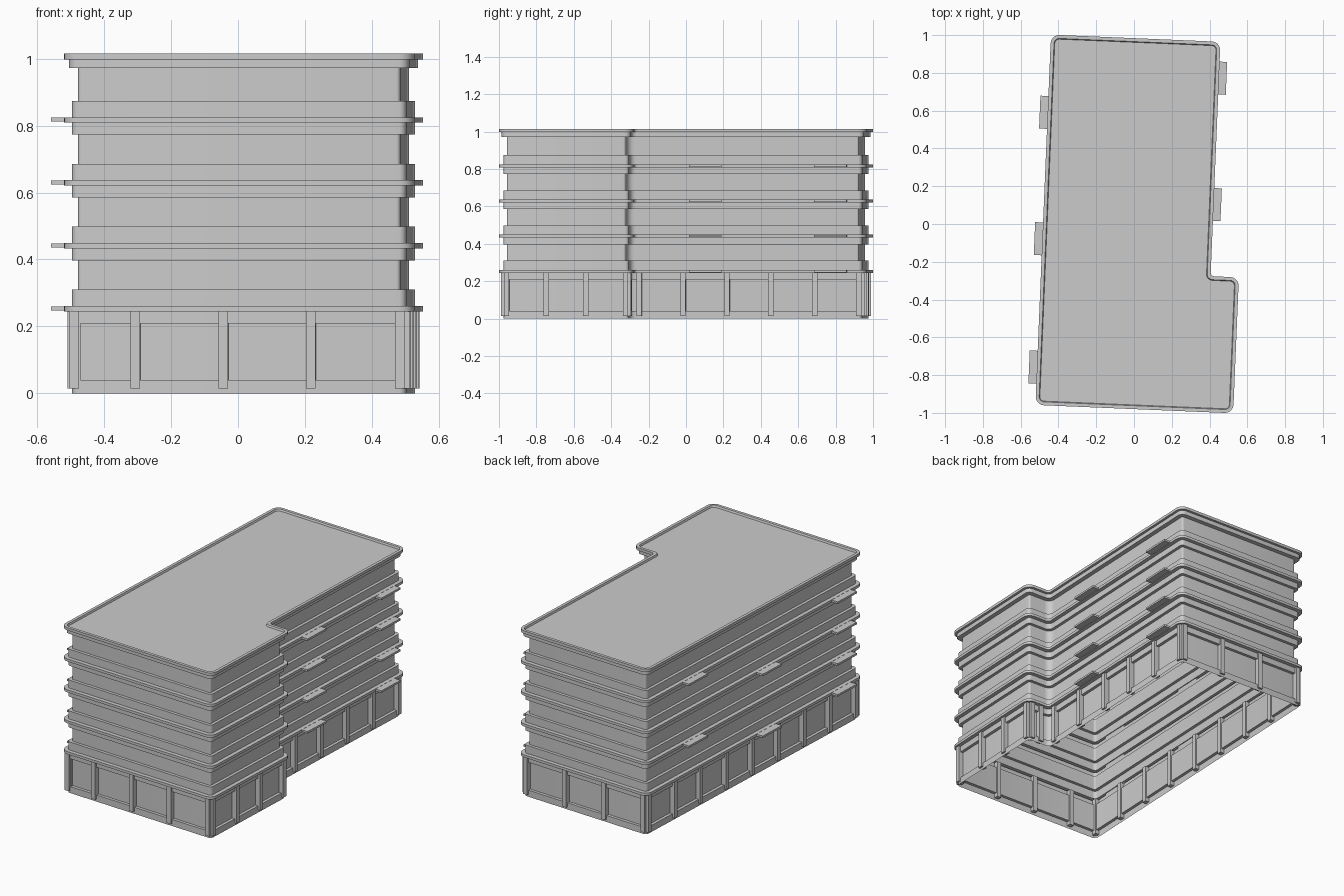
import bpy, bmesh, math
from mathutils import Matrix, Vector

cube = bpy.data.objects.get("Cube")
if cube:
    bpy.data.objects.remove(cube, do_unlink=True)

grey = bpy.data.materials.new("light grey")
grey.use_nodes = True
grey.diffuse_color = (0.6, 0.6, 0.6, 1)
grey.node_tree.nodes["Principled BSDF"].inputs["Base Color"].default_value = (0.6, 0.6, 0.6, 1)

# Plan frame: the block is turned slightly, origin at its front right corner
TURN = -0.042
FRAME = Matrix.Translation((-0.522, -0.958, 0)) @ Matrix.Rotation(TURN, 4, 'Z')
WIDTH, DEPTH, STEP_Y, STEP_X = 1.048, 1.962, 0.72, 0.898
PLAN = [Vector(p) for p in ((0, 0), (WIDTH, 0), (WIDTH, STEP_Y),
                            (STEP_X, STEP_Y), (STEP_X, DEPTH), (0, DEPTH))]
SLABS = [0.245 + 0.188 * k for k in range(4)]


def finish(name, bm):
    bm.transform(FRAME)
    mesh = bpy.data.meshes.new(name)
    bm.to_mesh(mesh)
    bm.free()
    mesh.materials.append(grey)
    obj = bpy.data.objects.new(name, mesh)
    bpy.context.collection.objects.link(obj)
    return obj


def add_box(bm, lo, hi):
    size = Vector(hi) - Vector(lo)
    centre = (Vector(hi) + Vector(lo)) / 2
    bmesh.ops.create_cube(bm, size=1, matrix=Matrix.Translation(centre) @ Matrix.Diagonal((*size, 1)))


def outline(inset, segments=5):
    """Plan offset inwards, with rounded corners."""
    points = []
    for i, corner in enumerate(PLAN):
        before = (corner - PLAN[i - 1]).normalized()
        after = (PLAN[(i + 1) % len(PLAN)] - corner).normalized()
        convex = before.cross(after) > 0
        side = 1 if convex else -1
        tip = corner + (after - before) * inset * side
        radius = max(0.045 - inset, 0.012) if convex else 0.02 + inset * 0.5
        centre = tip + (after - before) * radius
        for s in range(segments + 1):
            a = math.pi / 2 * s / segments
            points.append(centre - after * radius * math.cos(a) + before * radius * math.sin(a))
    return points


# Facade: one wall section swept around the plan
BAND, WALL = 0.024, 0.042
section = [(BAND, 0), (BAND, 0.04), (WALL, 0.04)]
for z in SLABS:
    section += [(WALL, z - 0.036), (BAND, z - 0.036), (BAND, z), (0, z), (0, z + 0.016),
                (BAND, z + 0.016), (BAND, z + 0.065), (WALL, z + 0.065)]
section += [(WALL, 0.972), (0.015, 0.972), (0.015, 0.998), (0, 0.998),
            (0, 1.015), (0.018, 1.015), (0.022, 1.004)]
bm = bmesh.new()
rings = [[bm.verts.new((p.x, p.y, z)) for p in outline(inset)] for inset, z in section]
for low, high in zip(rings, rings[1:]):
    n = len(low)
    for i in range(n):
        j = (i + 1) % n
        bm.faces.new((low[i], low[j], high[j], high[i]))
bm.faces.new(rings[-1])
facade = finish("facade_and_roof", bm)
bpy.context.view_layer.objects.active = facade
facade.select_set(True)
bpy.ops.object.shade_smooth_by_angle(angle=math.radians(30))

# Ground floor columns: distances along each wall
def even(start, end, bays):
    return [start + (end - start) * k / bays for k in range(bays + 1)]


END = 0.042
column_rows = [
    [END - 0.01, 0.215, 0.478, 0.74, WIDTH - END],
    even(END, STEP_Y - END, 3),
    [0.045, WIDTH - STEP_X - END],
    even(0.025, DEPTH - STEP_Y - END, 5),
    even(END, STEP_X - END, 3),
    even(END, DEPTH - END, 8),
]
bm = bmesh.new()
for i, row in enumerate(column_rows):
    start = PLAN[i]
    along = (PLAN[(i + 1) % len(PLAN)] - start).normalized()
    inward = Vector((-along.y, along.x))
    for d in row:
        a = start + along * (d - 0.014) + inward * 0.012
        b = start + along * (d + 0.014) + inward * 0.05
        add_box(bm, (min(a.x, b.x), min(a.y, b.y), 0.015), (max(a.x, b.x), max(a.y, b.y), 0.245))
finish("ground_floor_columns", bm)

# Balcony slabs: plan distance along y and the storeys that have one
def balconies(name, x_lo, x_hi, places):
    bm = bmesh.new()
    for y, storeys in places:
        for k in storeys:
            z = SLABS[k]
            add_box(bm, (x_lo, y - 0.087, z + 0.003), (x_hi, y + 0.087, z + 0.015))
    finish(name, bm)


balconies("balconies_long_side", -0.042, 0.02,
          [(0.2, (0, 1, 2, 3)), (0.88, (0, 2)), (1.55, (1, 3))])
balconies("balconies_step_side", STEP_X - 0.02, STEP_X + 0.04,
          [(1.1, (0, 1, 2, 3)), (1.77, (0, 1, 2, 3))])
